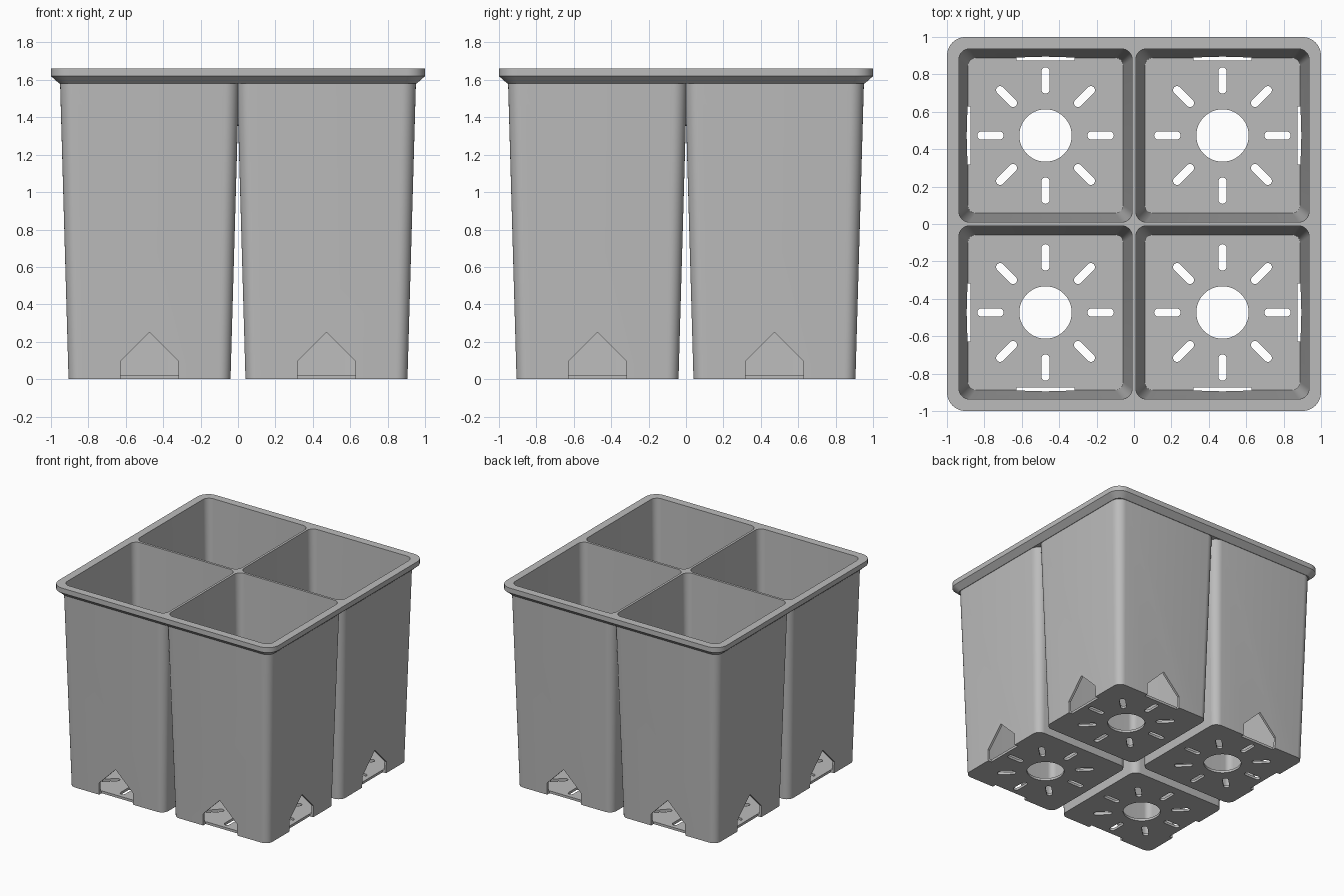
import bpy, bmesh, math
from mathutils import Matrix, Vector

cube = bpy.data.objects.get("Cube")
if cube:
    bpy.data.objects.remove(cube, do_unlink=True)

PITCH = 0.473
SIGNS = (-1, 1)
CELLS = [(x * PITCH, y * PITCH) for x in SIGNS for y in SIGNS]

grey = bpy.data.materials.new("grey plastic")
grey.use_nodes = True
colour = (0.5, 0.5, 0.5, 1)
grey.diffuse_color = colour
grey.node_tree.nodes["Principled BSDF"].inputs["Base Color"].default_value = colour


def arc(cx, cy, r, start, sweep, steps):
    return [(cx + r * math.cos(start + sweep * i / steps),
             cy + r * math.sin(start + sweep * i / steps)) for i in range(steps + 1)]


def rounded_square(half, r):
    pts = []
    for q, (sx, sy) in enumerate([(1, 1), (-1, 1), (-1, -1), (1, -1)]):
        pts += arc(sx * (half - r), sy * (half - r), r, q * math.pi / 2, math.pi / 2, 8)
    return pts


def loft(bm, sections, matrix=Matrix()):
    """Closed solid through (outline, z) sections."""
    rings = [[bm.verts.new(matrix @ Vector((x, y, z))) for x, y in pts]
             for pts, z in sections]
    bm.faces.new(rings[0][::-1])
    bm.faces.new(rings[-1])
    n = len(rings[0])
    for low, high in zip(rings, rings[1:]):
        for i in range(n):
            j = (i + 1) % n
            bm.faces.new((low[i], low[j], high[j], high[i]))


def make_object(name, bm):
    bmesh.ops.recalc_face_normals(bm, faces=bm.faces)
    mesh = bpy.data.meshes.new(name)
    bm.to_mesh(mesh)
    bm.free()
    mesh.materials.append(grey)
    ob = bpy.data.objects.new(name, mesh)
    bpy.context.collection.objects.link(ob)
    return ob


def combine(target, tool, operation):
    tool.hide_render = True
    mod = target.modifiers.new(tool.name, 'BOOLEAN')
    mod.operation, mod.solver, mod.object = operation, 'EXACT', tool
    bpy.context.view_layer.objects.active = target
    bpy.ops.object.modifier_apply(modifier=mod.name)
    bpy.data.objects.remove(tool, do_unlink=True)


# Rim with a bevelled underside
bm = bmesh.new()
loft(bm, [(rounded_square(0.955, 0.065), 1.58),
          (rounded_square(1.0, 0.1), 1.62),
          (rounded_square(1.0, 0.1), 1.66)])
tray = make_object("four_cell_planter", bm)

# Four tapered pots
for x, y in CELLS:
    bm = bmesh.new()
    loft(bm, [(rounded_square(0.433, 0.06), 0),
              (rounded_square(0.479, 0.075), 1.61)], Matrix.Translation((x, y, 0)))
    combine(tray, make_object("pot", bm), 'UNION')

# Tapered cavities
bm = bmesh.new()
for x, y in CELLS:
    loft(bm, [(rounded_square(0.415, 0.042), 0.02),
              (rounded_square(0.4645, 0.057), 1.70)], Matrix.Translation((x, y, 0)))
combine(tray, make_object("cavity_cutter", bm), 'DIFFERENCE')

# Drain holes: a round one and eight radial slots per floor
circle = arc(0, 0, 0.14, 0, math.tau, 48)[:-1]
slot = (arc(0.343, 0, 0.022, -math.pi / 2, math.pi, 8)
        + arc(0.246, 0, 0.022, math.pi / 2, math.pi, 8))
bm = bmesh.new()
for x, y in CELLS:
    place = Matrix.Translation((x, y, 0))
    loft(bm, [(circle, -0.05), (circle, 0.06)], place)
    for k in range(8):
        loft(bm, [(slot, -0.05), (slot, 0.06)], place @ Matrix.Rotation(k * math.pi / 4, 4, 'Z'))
combine(tray, make_object("drain_cutter", bm), 'DIFFERENCE')

# Pointed notches at the foot of every outer wall
house = [(-0.155, -0.05), (0.155, -0.05), (0.155, 0.095), (0, 0.25), (-0.155, 0.095)]
upright = Matrix.Rotation(math.pi / 2, 4, 'X')
bm = bmesh.new()
for k in range(4):
    for s in SIGNS:
        loft(bm, [(house, 0.875), (house, 1.05)],
             Matrix.Rotation(k * math.pi / 2, 4, 'Z')
             @ Matrix.Translation((s * PITCH, 0, 0)) @ upright)
combine(tray, make_object("notch_cutter", bm), 'DIFFERENCE')

# Smooth rounded corners, crisp edges
bpy.ops.object.select_all(action='DESELECT')
tray.select_set(True)
bpy.context.view_layer.objects.active = tray
bpy.ops.object.shade_smooth_by_angle(angle=math.radians(30))
